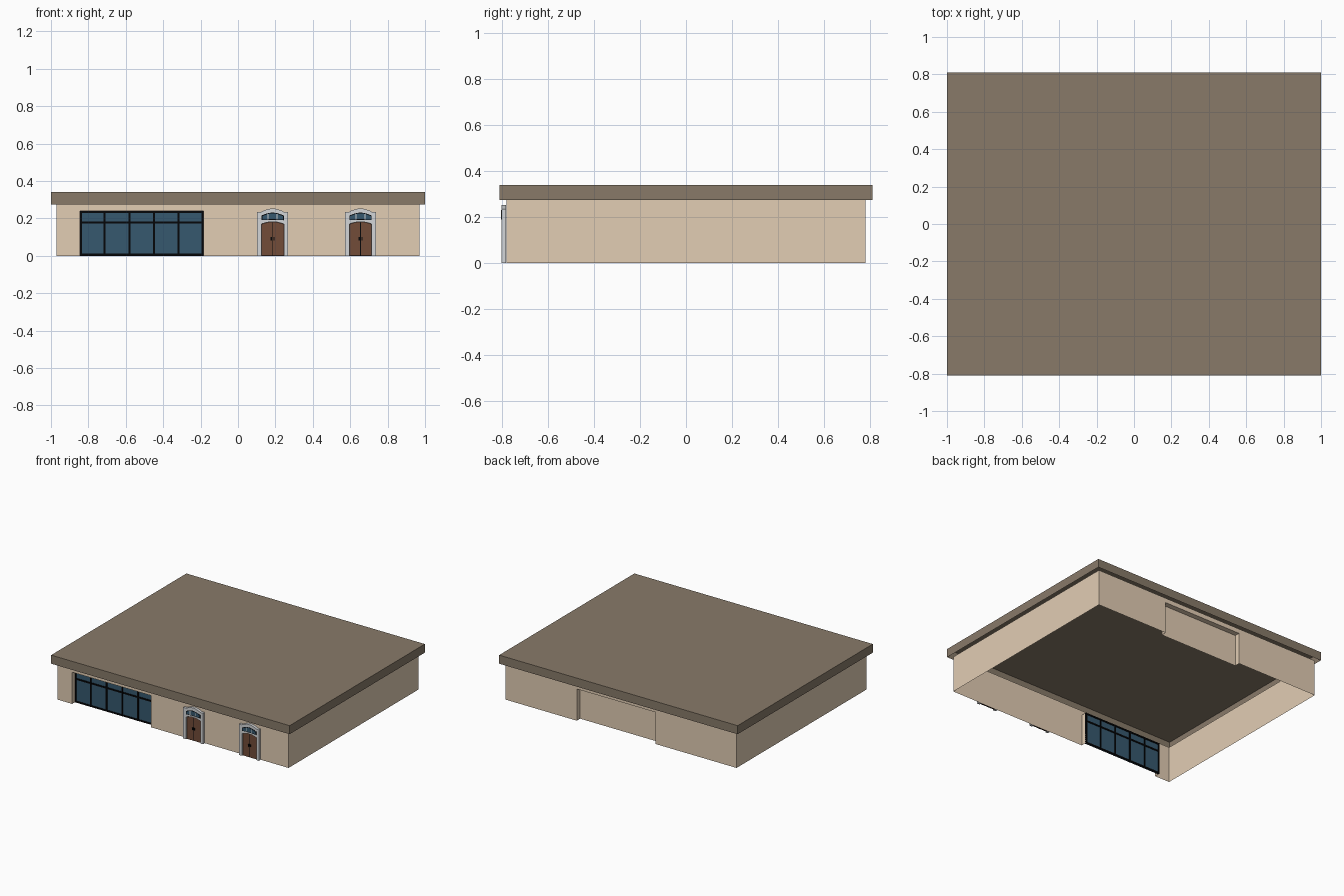
import bpy, bmesh
from math import cos, pi

cube = bpy.data.objects.get("Cube")
if cube:
    bpy.data.objects.remove(cube)


def material(name, srgb):
    lin = [((c / 255 + 0.055) / 1.055) ** 2.4 if c > 10 else c / 255 / 12.92 for c in srgb]
    m = bpy.data.materials.new(name)
    m.use_nodes = True
    m.diffuse_color = (*lin, 1)
    m.node_tree.nodes["Principled BSDF"].inputs["Base Color"].default_value = (*lin, 1)
    return m


TAN = material("tan wall", (226, 205, 180))
ROOF = material("brown roof", (136, 122, 105))
GLASS = material("blue glass", (54, 88, 110))
BLACK = material("black metal", (5, 6, 8))
STONE = material("pale grey stone", (212, 214, 216))
WOOD = material("brown wood", (114, 76, 56))
DARK = material("dark wood", (60, 40, 32))


def finish(name, bm, mat):
    bmesh.ops.remove_doubles(bm, verts=bm.verts, dist=1e-5)
    bmesh.ops.recalc_face_normals(bm, faces=bm.faces)
    me = bpy.data.meshes.new(name)
    bm.to_mesh(me)
    bm.free()
    me.materials.append(mat)
    ob = bpy.data.objects.new(name, me)
    bpy.context.collection.objects.link(ob)
    return ob


def prism(name, outline, y0, y1, mat):
    """Extrude an (x, z) outline along y."""
    bm = bmesh.new()
    face = bm.faces.new([bm.verts.new((x, y0, z)) for x, z in outline])
    out = bmesh.ops.extrude_face_region(bm, geom=[face])["geom"]
    verts = [v for v in out if isinstance(v, bmesh.types.BMVert)]
    bmesh.ops.translate(bm, verts=verts, vec=(0, y1 - y0, 0))
    # The extrusion drops the starting face, so close that end again
    edges = [e for e in bm.edges if e.is_boundary]
    if edges:
        bmesh.ops.holes_fill(bm, edges=edges)
    return finish(name, bm, mat)


def box(name, x0, x1, y0, y1, z0, z1, mat):
    return prism(name, [(x0, z0), (x1, z0), (x1, z1), (x0, z1)], y0, y1, mat)


W, D, H = 0.97, 0.78, 0.275     # wall half width, half depth, height
TOP, INSET = 0.24, 0.04         # recess height and depth
FRONT = (-0.845, -0.185)
BACK = (-0.29, 0.37)

# Thin wall shell with a recess in the front and the back
bm = bmesh.new()


def quad(*pts):
    bm.faces.new([bm.verts.new(p) for p in pts])


def sheet(xa, xb, y, za, zb):
    quad((xa, y, za), (xb, y, za), (xb, y, zb), (xa, y, zb))


for side, (x0, x1), closed in ((-1, FRONT, False), (1, BACK, True)):
    y, yi = side * D, side * (D - INSET)
    xs, zs = (-W, x0, x1, W), (0, TOP, H)
    for i in range(3):
        for j in range(2):
            if (i, j) != (1, 0):
                sheet(xs[i], xs[i + 1], y, zs[j], zs[j + 1])
    for x in (x0, x1):
        quad((x, y, 0), (x, yi, 0), (x, yi, TOP), (x, y, TOP))
    quad((x0, y, TOP), (x1, y, TOP), (x1, yi, TOP), (x0, yi, TOP))
    if closed:
        sheet(x0, x1, yi, 0, TOP)
for x in (-W, W):
    for za, zb in ((0, TOP), (TOP, H)):
        quad((x, -D, za), (x, D, za), (x, D, zb), (x, -D, zb))
finish("walls", bm, TAN)

# Roof cap, hollow underneath
bm = bmesh.new()
bmesh.ops.create_cube(bm, size=1)
for v in bm.verts:
    v.co = (v.co.x * 2, v.co.y * 1.62, H if v.co.z < 0 else 0.34)
under = [f for f in bm.faces if all(v.co.z == bm.verts[:][0].co.z for v in f.verts)
         and f.calc_center_median().z < 0.3]
bmesh.ops.delete(bm, geom=under, context="FACES_ONLY")
finish("roof", bm, ROOF)

# Glazed front with posts and rails
gx0, gx1 = FRONT
gy = -(D - INSET)
box("window_glass", gx0, gx1, gy - 0.002, gy + 0.002, 0, TOP, GLASS)
bar = 0.0055
for i in range(6):
    x = min(max(gx0 + (gx1 - gx0) * i / 5, gx0 + bar), gx1 - bar)
    box("window_post", x - bar, x + bar, gy - 0.008, gy + 0.008, 0, TOP, BLACK)
for z in (bar, 0.178, TOP - bar):
    box("window_rail", gx0, gx1, gy - 0.007, gy + 0.007, z - bar, z + bar, BLACK)


def arch(half, low, rise, cx, n=8):
    """Bowed line from left to right."""
    pts = []
    for i in range(n + 1):
        t = -1 + 2 * i / n
        pts.append((cx + half * t, low + rise * cos(t * pi / 2)))
    return pts


def doorway(cx):
    # Stone surround with a stepped, arched head
    back = -D - 0.002
    crown = arch(0.052, 0.24, 0.013, cx)
    opening = arch(0.06, 0.17, 0.012, cx)
    outline = [(cx - 0.083, 0), (cx - 0.083, 0.235), (cx - 0.06, 0.235)] + crown
    outline += [(cx + 0.06, 0.235), (cx + 0.083, 0.235), (cx + 0.083, 0), (cx + 0.06, 0)]
    outline += opening[::-1] + [(cx - 0.06, 0)]
    prism("door_surround", outline, -0.802, back, STONE)
    # Double door with dark margin, centre joint and handles
    prism("door_margin", [(cx - 0.06, 0)] + opening + [(cx + 0.06, 0)], -0.792, back, DARK)
    leaf = arch(0.057, 0.167, 0.012, cx)
    prism("door_leaf", [(cx - 0.057, 0.003)] + leaf + [(cx + 0.057, 0.003)], -0.794, -0.791, WOOD)
    box("door_joint", cx - 0.0015, cx + 0.0015, -0.795, -0.793, 0, 0.179, BLACK)
    for s in (-1, 1):
        hx = cx + s * 0.007
        box("door_handle", hx - 0.003, hx + 0.003, -0.801, -0.793, 0.083, 0.1, BLACK)
    # Bowed fanlight with three panes
    top = arch(0.06, 0.215, 0.016, cx)
    low = arch(0.06, 0.19, 0.002, cx)
    prism("fanlight_frame", low + top[::-1], -0.8028, -0.801, BLACK)
    top = arch(0.055, 0.212, 0.015, cx)
    low = arch(0.055, 0.194, 0.002, cx)
    prism("fanlight_glass", low + top[::-1], -0.8036, -0.802, GLASS)
    for s in (-1, 1):
        bx = cx + s * 0.024
        box("fanlight_bar", bx - 0.0025, bx + 0.0025, -0.8044, -0.802, 0.194, 0.224, STONE)


for door_x in (0.185, 0.655):
    doorway(door_x)
